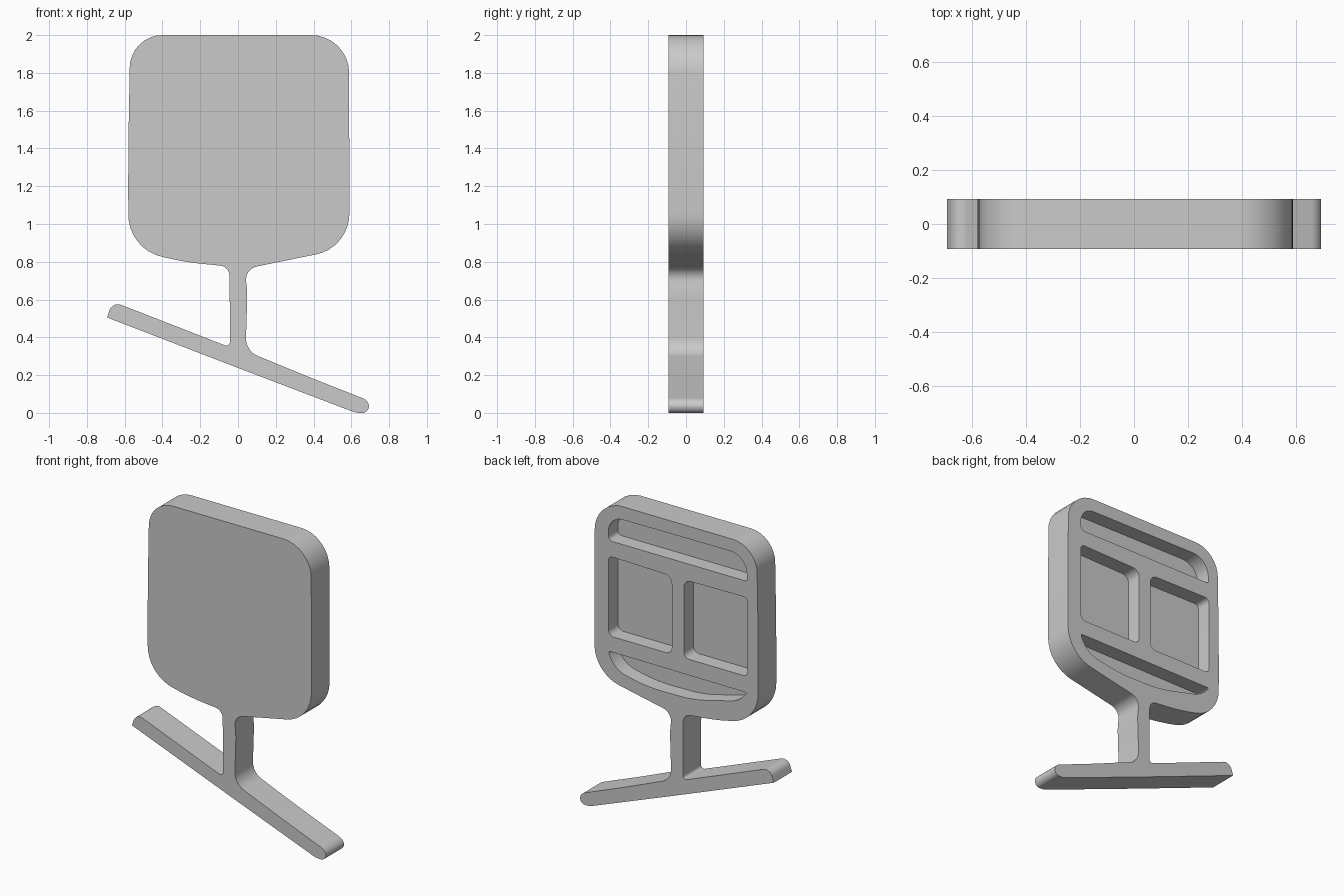
import bpy
import bmesh
from mathutils import Vector

if "Cube" in bpy.data.objects:
    bpy.data.objects.remove(bpy.data.objects["Cube"])

HALF = 0.0925      # half of the thickness
FLOOR = -0.005     # depth where the rear pockets end


def rounded(corners, steps=8):
    """Closed outline from (x, z, tangent length) corners, each rounded by an arc."""
    pts = []
    n = len(corners)
    for i, (x, z, d) in enumerate(corners):
        c = Vector((x, z))
        if d == 0:
            pts.append(c)
            continue
        to_prev = (Vector(corners[i - 1][:2]) - c).normalized()
        to_next = (Vector(corners[(i + 1) % n][:2]) - c).normalized()
        a, b = c + to_prev * d, c + to_next * d
        w = max(0.05, ((1 - to_prev.dot(to_next)) / 2) ** 0.5)
        for k in range(steps + 1):
            t = k / steps
            p, q, r = (1 - t) ** 2, 2 * w * t * (1 - t), t * t
            pts.append((a * p + c * q + b * r) / (p + q + r))
    return [p for i, p in enumerate(pts) if (p - pts[i - 1]).length > 0.0005]


def cup(bm, corners, y_cap):
    """Wall from the rear plane to a cap at y_cap; returns the open rear rim edges."""
    pts = rounded(corners)
    cap = [bm.verts.new((p.x, y_cap, p.y)) for p in pts]
    rim = [bm.verts.new((p.x, HALF, p.y)) for p in pts]
    bm.faces.new(cap)
    for i in range(len(pts)):
        bm.faces.new((cap[i], cap[i - 1], rim[i - 1], rim[i]))
    return [bm.edges.get((rim[i - 1], rim[i])) for i in range(len(pts))]


# Outline shared by panel, post and slanted foot
panel_right = [(-0.57, 2, 0.17), (0.588, 2, 0.2), (0.59, 0.875, 0.18)]
post_right = [(0.035, 0.762, 0.065), (0.05, 0.64, 0.04), (0.04, 0.328, 0.07)]
foot = [(0.4, 0.18, 0.05), (0.68, 0.07, 0.022), (0.695, 0.04, 0.011), (0.685, 0, 0.028),
        (0.625, 0, 0.025), (0, 0.238, 0.1), (-0.693, 0.505, 0), (-0.665, 0.59, 0.05)]
post_left = [(-0.042, 0.347, 0.03), (-0.045, 0.775, 0.05)]
panel_left = [(-0.28, 0.798, 0.1), (-0.58, 0.868, 0.18), (-0.582, 1.35, 0.25)]

# Pockets sunk into the rear of the panel: top, two middle ones, bottom
pockets = [
    [(-0.50, 1.755, 0.01), (-0.50, 1.92, 0.12), (0.49, 1.915, 0.1), (0.49, 1.755, 0.03)],
    [(-0.505, 1.14, 0.03), (-0.505, 1.65, 0.03), (-0.05, 1.645, 0.05), (-0.05, 1.14, 0.04)],
    [(0.037, 1.14, 0.04), (0.037, 1.645, 0.05), (0.49, 1.655, 0.03), (0.49, 1.14, 0.04)],
    [(-0.505, 1.035, 0.01), (0.495, 1.04, 0.02), (0.44, 0.93, 0.08),
     (0.2, 0.882, 0.1), (-0.12, 0.886, 0.1), (-0.44, 0.965, 0.06)],
]

bm = bmesh.new()
rims = cup(bm, panel_right + post_right + foot + post_left + panel_left, -HALF)
for corners in pockets:
    rims += cup(bm, corners, FLOOR)

# Rear face filled between the outline and the pocket rims
bmesh.ops.triangle_fill(bm, edges=rims, use_beauty=True, normal=(0, 1, 0))
bmesh.ops.recalc_face_normals(bm, faces=bm.faces)
mesh = bpy.data.meshes.new("sign_body")
bm.to_mesh(mesh)
bm.free()
body = bpy.data.objects.new("sign_body", mesh)
bpy.context.collection.objects.link(body)

# Single grey finish
grey = bpy.data.materials.new("plain_grey")
grey.diffuse_color = (0.59, 0.59, 0.59, 1)
grey.use_nodes = True
grey.node_tree.nodes["Principled BSDF"].inputs["Base Color"].default_value = grey.diffuse_color
mesh.materials.append(grey)

bpy.context.view_layer.objects.active = body
body.select_set(True)
bpy.ops.object.shade_smooth_by_angle(angle=0.52)
